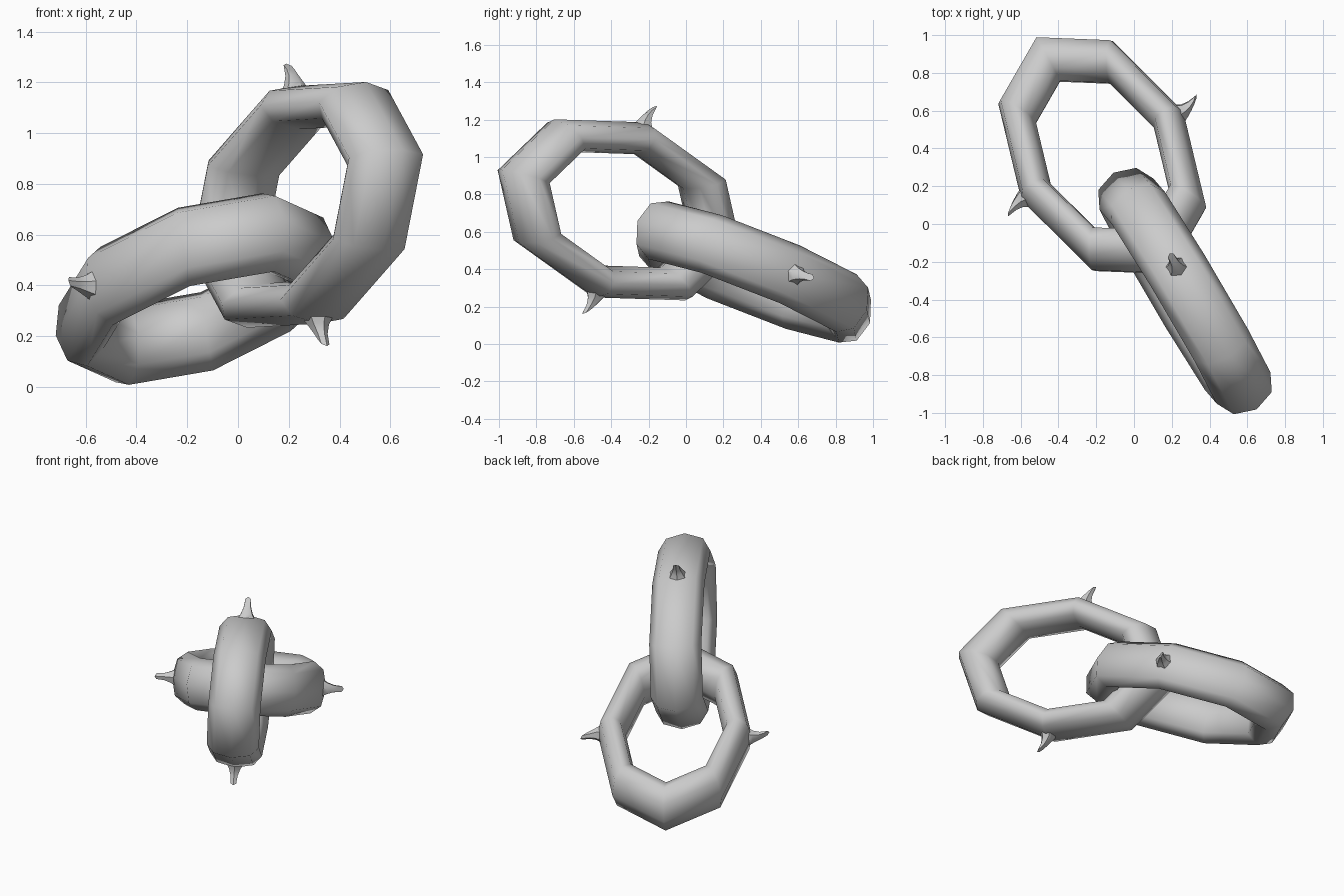
import bpy, math
from mathutils import Vector

if "Cube" in bpy.data.objects:
    bpy.data.objects.remove(bpy.data.objects["Cube"])

SEG, SIDES = 8, 8


def make_mesh(name, verts, faces):
    me = bpy.data.meshes.new(name)
    me.from_pydata([tuple(v) for v in verts], [], faces)
    me.polygons.foreach_set("use_smooth", [True] * len(faces))
    ob = bpy.data.objects.new(name, me)
    bpy.context.collection.objects.link(ob)
    bpy.context.view_layer.objects.active = ob
    bpy.ops.object.select_all(action='DESELECT')
    ob.select_set(True)
    bpy.ops.object.mode_set(mode='EDIT')
    bpy.ops.mesh.select_all(action='SELECT')
    bpy.ops.mesh.normals_make_consistent(inside=False)
    bpy.ops.object.mode_set(mode='OBJECT')
    return ob


def link(name, centre, along, side):
    # stretched torus: long axis "along", short axis "side"
    norm = along.cross(side)
    verts, faces = [], []
    for i in range(SEG):
        a = 2 * math.pi * i / SEG
        for j in range(SIDES):
            b = 2 * math.pi * j / SIDES
            r = 1 + 0.222 * math.cos(b)
            verts.append(centre + along * (0.625 * r * math.cos(a))
                         + side * (0.40 * r * math.sin(a)) + norm * (0.165 * math.sin(b)))
            k, m = (i + 1) % SEG, (j + 1) % SIDES
            faces.append((i * SIDES + j, k * SIDES + j, k * SIDES + m, i * SIDES + m))
    make_mesh(name, verts, faces)


def spike(name, base, out, along, lean):
    # small bent barb with a slanted end
    norm = along.cross(out)
    n = 6
    rings = [(-0.03, 0.065, 0, 0), (0.012, 0.04, 0, 0), (0.05, 0.026, 0.01, 0.003),
             (0.088, 0.021, 0.025, 0.022)]
    verts, faces = [], []
    for h, r, shift, slant in rings:
        for j in range(n):
            b = 2 * math.pi * j / n
            verts.append(base + out * (h + slant * math.cos(b))
                         + along * (lean * shift + r * math.cos(b) * (1 if lean > 0 else -1))
                         + norm * (r * math.sin(b)))
    for i in range(len(rings) - 1):
        for j in range(n):
            m = (j + 1) % n
            faces.append((i * n + j, i * n + m, (i + 1) * n + m, (i + 1) * n + j))
    faces += [tuple(range(n)), tuple(range((len(rings) - 1) * n, len(rings) * n))]
    make_mesh(name, verts, faces)
    bpy.ops.object.shade_smooth_by_angle(angle=math.radians(50))


# two interlocked links, each with a pair of barbs on its long sides
parts = [
    ("upright_link", (0.27, -0.355, 0.717), (0.498, -0.824, 0.285), (-0.098, 0.273, 0.960), -1),
    ("flat_link", (-0.168, 0.362, 0.385), (0.458, -0.814, 0.357), (0.877, 0.48, -0.03), -1),
]
for name, c, d, s, lean in parts:
    c, d = Vector(c), Vector(d).normalized()
    s = Vector(s)
    s = (s - d * s.dot(d)).normalized()
    link(name, c, d, s)
    for label, sign in (("first", 1), ("second", -1)):
        spike(f"{name}_{label}_spike", c + s * (0.485 * sign), s * sign, d, lean * sign)
